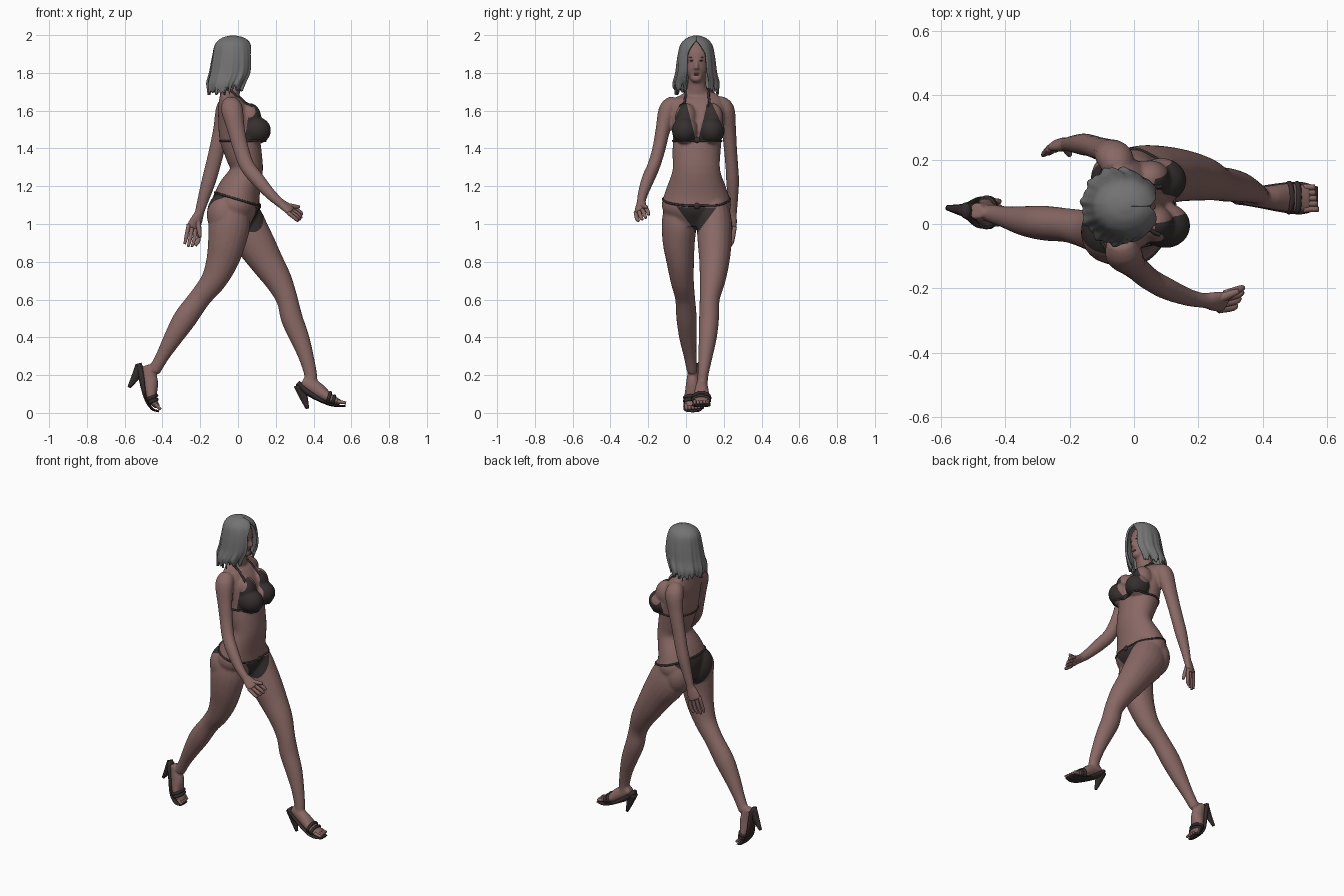
import bpy, bmesh, math, random
from mathutils import Vector, Matrix
from mathutils.bvhtree import BVHTree

random.seed(4)
if "Cube" in bpy.data.objects:
    bpy.data.objects.remove(bpy.data.objects["Cube"])


def material(name, r, g, b):
    m = bpy.data.materials.new(name)
    m.use_nodes = True
    m.diffuse_color = (r, g, b, 1)
    m.node_tree.nodes["Principled BSDF"].inputs["Base Color"].default_value = (r, g, b, 1)
    return m


skin = material("skin", .25, .14, .13)
hair_grey = material("hair grey", .17, .17, .17)
fabric = material("dark fabric", .036, .028, .028)
leather = material("dark leather", .035, .025, .025)
lip = material("lips", .17, .085, .08)
eye_dark = material("eye dark", .06, .04, .04)


def finish(bm, name, *mats):
    bmesh.ops.recalc_face_normals(bm, faces=bm.faces)
    mesh = bpy.data.meshes.new(name)
    bm.to_mesh(mesh)
    bm.free()
    for m in mats:
        mesh.materials.append(m)
    mesh.shade_smooth()
    ob = bpy.data.objects.new(name, mesh)
    bpy.context.collection.objects.link(ob)
    return ob


def spline(rows, steps):
    """Smooth interpolation through rows of numbers."""
    rows = [Vector(r) for r in rows]
    pad = [rows[0] * 2 - rows[1]] + rows + [rows[-1] * 2 - rows[-2]]
    out = []
    for a, b, c, d in zip(pad, pad[1:], pad[2:], pad[3:]):
        for k in range(steps):
            t = k / steps
            out.append(b + (c - a) * (t / 2) + (a * 2 - b * 5 + c * 4 - d) * (t * t / 2)
                       + (b * 3 - a - c * 3 + d) * (t ** 3 / 2))
    return out + [rows[-1]]


def tube(bm, rows, sides=20, steps=4, side_axis=(0, 1, 0)):
    """Loft ellipses along a path; rows hold x, y, z, side radius, depth radius."""
    pts = spline(rows, steps)
    rings = []
    for i, p in enumerate(pts):
        t = (pts[min(i + 1, len(pts) - 1)].xyz - pts[max(i - 1, 0)].xyz).normalized()
        u = Vector(side_axis)
        u = (u - t * u.dot(t)).normalized()
        v = t.cross(u)
        angles = [math.tau * k / sides for k in range(sides)]
        rings.append([bm.verts.new(p.xyz + u * p[3] * math.cos(a) + v * p[4] * math.sin(a))
                      for a in angles])
    for a, b in zip(rings, rings[1:]):
        for k in range(sides):
            j = (k + 1) % sides
            bm.faces.new((a[k], a[j], b[j], b[k]))
    bm.faces.new(rings[0][::-1])
    bm.faces.new(rings[-1])


def ball(bm, centre, radii):
    mat = Matrix.Translation(centre) @ Matrix.Diagonal((*radii, 1))
    bmesh.ops.create_uvsphere(bm, u_segments=24, v_segments=16, radius=1, matrix=mat)


def hand(bm, side, wrist, knuckle, tip, spread, thumb):
    """Flat palm fused to the arm, four fanned fingers and a thumb."""
    wrist, knuckle, tip, spread = map(Vector, (wrist, knuckle, tip, spread))
    tube(bm, [(*wrist, .024, .022), (*wrist.lerp(knuckle, .5), .036, .02),
              (*knuckle, .04, .016)], side_axis=spread)
    digits = bmesh.new()
    base = wrist.lerp(knuckle, .35)
    tube(digits, [(*base, .015, .015), (*base.lerp(Vector(thumb), .6), .013, .013),
                  (*thumb, .008, .008)], 10)
    for k in range(4):
        off = spread * (k - 1.5) * .021
        bend = knuckle.lerp(tip, .55) + off * 1.15 + Vector((.006, 0, 0))
        end = tip + off + (knuckle - tip) * abs(k - 1.3) * .1
        tube(digits, [(*(knuckle.lerp(wrist, .2) + off), .011, .011), (*bend, .0105, .0105),
                      (*end, .007, .007)], 10)
    finish(digits, side + "_fingers", skin)


# Body: torso, neck and head
bm = bmesh.new()
tube(bm, [(-.03, .055, 1, .14, .09), (-.015, .055, 1.09, .183, .125), (.005, .055, 1.17, .165, .115),
          (.045, .055, 1.28, .127, .087), (.03, .055, 1.37, .127, .097), (.007, .06, 1.46, .13, .105),
          (-.012, .06, 1.56, .142, .095), (-.035, .06, 1.63, .145, .075), (-.045, .06, 1.675, .115, .052),
          (-.035, .058, 1.71, .056, .048), (-.01, .056, 1.83, .044, .045)], 32)
ball(bm, (-.028, .055, 1.88), (.083, .075, .095))
ball(bm, (.0, .055, 1.835), (.053, .057, .085))
ball(bm, (.025, .055, 1.772), (.026, .032, .024))
tube(bm, [(.047, .055, 1.875, .007, .008), (.057, .055, 1.84, .009, .011),
          (.062, .055, 1.82, .014, .01)], 12)
for x, y in ((.097, -.005), (.085, .135)):
    ball(bm, (x, y, 1.495), (.078, .07, .072))
    ball(bm, (x - .035, y + .005, 1.56), (.062, .058, .08))
for x, y in ((-.075, -.025), (-.045, .135)):
    ball(bm, (x, y, 1.05), (.09, .098, .12))

# Legs and feet: right leg trails, left leg leads
tube(bm, [(-.03, -.035, 1.1, .08, .09), (-.045, -.037, 1, .092, .11), (-.06, -.038, .9, .085, .1),
          (-.085, -.03, .8, .073, .085), (-.13, -.02, .7, .062, .068), (-.2, -.005, .61, .053, .058),
          (-.28, .003, .5, .054, .062), (-.342, .01, .4, .046, .05), (-.4, .022, .3, .034, .036),
          (-.445, .033, .22, .028, .033)])
tube(bm, [(-.49, .04, .25, .026, .024), (-.465, .036, .17, .034, .042), (-.458, .036, .08, .046, .028),
          (-.425, .036, .03, .042, .014)])
tube(bm, [(-.0, .14, 1.1, .085, .1), (.025, .15, 1, .094, .12), (.09, .152, .9, .09, .104),
          (.152, .15, .8, .08, .088), (.215, .14, .7, .068, .072), (.26, .125, .6, .053, .057),
          (.285, .122, .5, .053, .058), (.325, .115, .4, .048, .052), (.36, .103, .3, .038, .041),
          (.385, .09, .2, .029, .034), (.385, .085, .14, .03, .035)])
tube(bm, [(.34, .085, .165, .026, .026), (.41, .083, .13, .035, .04), (.485, .082, .077, .046, .026),
          (.545, .08, .055, .042, .013)])

# Arms and hands: right arm swings forward, left arm back
tube(bm, [(-.04, -.05, 1.64, .045, .045), (-.032, -.094, 1.605, .05, .058), (-.01, -.122, 1.5, .039, .047),
          (.015, -.143, 1.4, .035, .042), (.047, -.17, 1.31, .034, .04), (.1, -.2, 1.24, .034, .038),
          (.17, -.228, 1.16, .027, .03), (.23, -.24, 1.105, .022, .024)])
hand(bm, "right", (.22, -.237, 1.115), (.285, -.242, 1.068), (.335, -.22, 1.025), (-.3, -.8, -.5),
     (.325, -.208, 1.09))
tube(bm, [(-.05, .165, 1.64, .045, .045), (-.06, .207, 1.605, .05, .058), (-.085, .226, 1.5, .039, .047),
          (-.11, .235, 1.4, .035, .042), (-.135, .243, 1.3, .034, .04), (-.157, .247, 1.22, .034, .038),
          (-.187, .248, 1.12, .027, .03), (-.207, .247, 1.05, .022, .024)])
hand(bm, "left", (-.202, .247, 1.06), (-.24, .247, .975), (-.255, .222, .875), (.9, .35, -.2),
     (-.2, .215, .93))

# Fuse the body into one smooth surface
source = finish(bm, "body_source", skin)
fuse = source.modifiers.new("fuse", "REMESH")
fuse.mode = "VOXEL"
fuse.voxel_size = .0065
relax = source.modifiers.new("relax", "SMOOTH")
relax.iterations = 9
dg = bpy.context.evaluated_depsgraph_get()
bm = bmesh.new()
bm.from_object(source, dg)
bpy.data.objects.remove(source)
surface = BVHTree.FromBMesh(bm)
MID = .058


# Swimwear panels, each bounded by straight cuts (point, outward normal)
def panel(bounds, inside):
    zone = [f for f in bm.faces if inside(f.calc_center_median())]
    for co, no in bounds:
        geom = zone + list({e for f in zone for e in f.edges} | {v for f in zone for v in f.verts})
        cut = bmesh.ops.bisect_plane(bm, geom=geom, plane_co=co, plane_no=no, dist=1e-5)
        zone = [g for g in cut["geom"] if isinstance(g, bmesh.types.BMFace)]
    for f in zone:
        c = f.calc_center_median()
        if all((c - Vector(co)).dot(Vector(no)) < 0 for co, no in bounds):
            f.material_index = 1


for front, top, low, slope in ((True, 1.12, .02, .75), (False, 1.13, .03, .75)):
    sides = [((0, MID + s * low, .975), (0, s, -slope)) for s in (-1, 1)]
    panel([((0, 0, top), (.3, 0, 1))] + sides,
          lambda c: (c.x > 0) == front and .96 < c.z < 1.2 and -.12 < c.y < .21)
for s in (-1, 1):
    panel([((0, MID + s * .066, 1.67), (0, s, .46)), ((0, MID + s * .008, 1.45), (0, -s, .25)),
           ((0, 0, 1.437), (0, 0, -1)), ((.035, 0, 1.44), (-1, 0, .15))],
          lambda c: c.x > .015 and 1.4 < c.z < 1.68 and -.1 < c.y < .23 and (c.y - MID) * s > 0)
finish(bm, "body", skin, fabric)


def cord(name, points, thick, mat, closed=False):
    data = bpy.data.curves.new(name, "CURVE")
    data.dimensions = "3D"
    data.bevel_depth = thick
    data.bevel_resolution = 2
    sp = data.splines.new("POLY")
    sp.points.add(len(points) - 1)
    for q, p in zip(sp.points, points):
        q.co = (*p, 1)
    sp.use_cyclic_u = closed
    data.materials.append(mat)
    ob = bpy.data.objects.new(name, data)
    bpy.context.collection.objects.link(ob)


def hoop(name, centre, u, v, thick, mat):
    """Cord around the body where rays from the centre leave the skin."""
    pts = []
    for k in range(48):
        a = math.tau * k / 48
        ray = Vector(u) * math.cos(a) + Vector(v) * math.sin(a)
        hit = surface.ray_cast(Vector(centre), ray.normalized(), .24)[0]
        if hit:
            pts.append(hit)
    cord(name, pts, thick, mat, True)


# Cords and clasps
hoop("hip_band", (0, MID, 1.13), (1, 0, -.3), (0, 1, 0), .006, fabric)
hoop("chest_band", (.01, MID, 1.44), (1, 0, 0), (0, 1, 0), .006, fabric)
for s, side in ((-1, "right"), (1, "left")):
    path = spline([(.07, MID + s * .07, 1.6), (.01, MID + s * .062, 1.66),
                   (-.05, MID + s * .05, 1.71), (-.1, MID, 1.71)], 8)
    cord(side + "_neck_strap", [surface.find_nearest(p)[0] for p in path], .007, fabric)
for name, z in (("chest_clasp", 1.445), ("hip_clasp", 1.095)):
    bm = bmesh.new()
    ball(bm, surface.ray_cast(Vector((1, MID, z)), Vector((-1, 0, 0)))[0], (.01, .018, .016))
    finish(bm, name, fabric)

# Shoes: sole, heel, straps and bare toes
soles = {"right": [(-.525, .042, .262, .024, .014), (-.51, .04, .2, .03, .02),
                   (-.49, .036, .08, .046, .009), (-.455, .036, .022, .05, .007),
                   (-.418, .036, .008, .036, .005)],
         "left": [(.315, .085, .16, .024, .014), (.365, .084, .115, .03, .02),
                  (.46, .082, .055, .046, .009), (.52, .08, .038, .05, .007),
                  (.57, .08, .037, .036, .005)]}
heels = {"right": [(-.513, .042, .245, .024, .032), (-.543, .045, .19, .016, .022),
                   (-.577, .05, .135, .009, .009)],
         "left": [(.325, .085, .15, .024, .032), (.347, .085, .085, .016, .022),
                  (.368, .085, .022, .009, .009)]}
toes = {"right": ((-.437, .036, .046), (-.41, .036, .018)), "left": ((.525, .08, .062), (.572, .08, .052))}
for side in soles:
    bm = bmesh.new()
    tube(bm, soles[side])
    tube(bm, heels[side], 12)
    finish(bm, side + "_shoe", leather)
    bm = bmesh.new()
    start, end = map(Vector, toes[side])
    for k in range(5):
        y = Vector((0, (k - 2) * .017, 0))
        tube(bm, [(*(start + y), .011, .011), (*(end.lerp(start, k * .06) + y), .008, .008)], 10)
    finish(bm, side + "_toes", skin)
for k in (0, 1):
    hoop("right_toe_strap", (-.457 + .01 * k, .036, .06 + .025 * k), (0, 1, 0), (1, 0, .4), .009, leather)
    hoop("left_toe_strap", (.505 - .025 * k, .081, .068 + .008 * k), (0, 1, 0), (.3, 0, 1), .009, leather)

# Face details
for s, side in ((-1, "right"), (1, "left")):
    bm = bmesh.new()
    hit = surface.ray_cast(Vector((1, .055 + s * .025, 1.865)), Vector((-1, 0, 0)))[0]
    ball(bm, hit, (.004, .011, .004))
    ball(bm, hit + Vector((-.001, s * .001, .017)), (.003, .014, .002))
    finish(bm, side + "_eye_and_brow", eye_dark)
bm = bmesh.new()
for z in (1.796, 1.79):
    ball(bm, surface.ray_cast(Vector((1, .055, z)), Vector((-1, 0, 0)))[0], (.003, .016, .004))
finish(bm, "mouth", lip)

# Hair: parted shell open at the face, with ragged ends
profile = spline([(1.998, -.026, .012, .012), (1.985, -.026, .06, .05), (1.95, -.026, .096, .084),
                  (1.88, -.026, .111, .1), (1.8, -.034, .117, .109), (1.745, -.052, .111, .12),
                  (1.705, -.06, .098, .118)], 5)
COLS = 96
ends = [random.uniform(-.024, .022) for _ in range(COLS + 1)]
bm = bmesh.new()
grid = []
for i, (z, cx, rx, ry) in enumerate(profile):
    t = i / (len(profile) - 1)
    opening = .56 * min(1, max(0, (1.975 - z) / .075)) ** .7 + .001
    row = []
    for k in range(COLS + 1):
        a = opening + (math.tau - 2 * opening) * k / COLS
        wave = 1 + t * t * (.05 * math.sin(a * 11) + .03 * math.sin(a * 23 + 1))
        front = max(0, math.cos(a)) * .025 * t ** 3
        row.append(bm.verts.new((cx + rx * wave * math.cos(a), .055 + ry * wave * math.sin(a),
                                 z + ends[k] * t ** 6 + front)))
    grid.append(row)
for a, b in zip(grid, grid[1:]):
    for k in range(COLS):
        bm.faces.new((a[k], a[k + 1], b[k + 1], b[k]))
bm.faces.new(grid[0])
hair = finish(bm, "hair", hair_grey)
thick = hair.modifiers.new("thickness", "SOLIDIFY")
thick.thickness = .012
